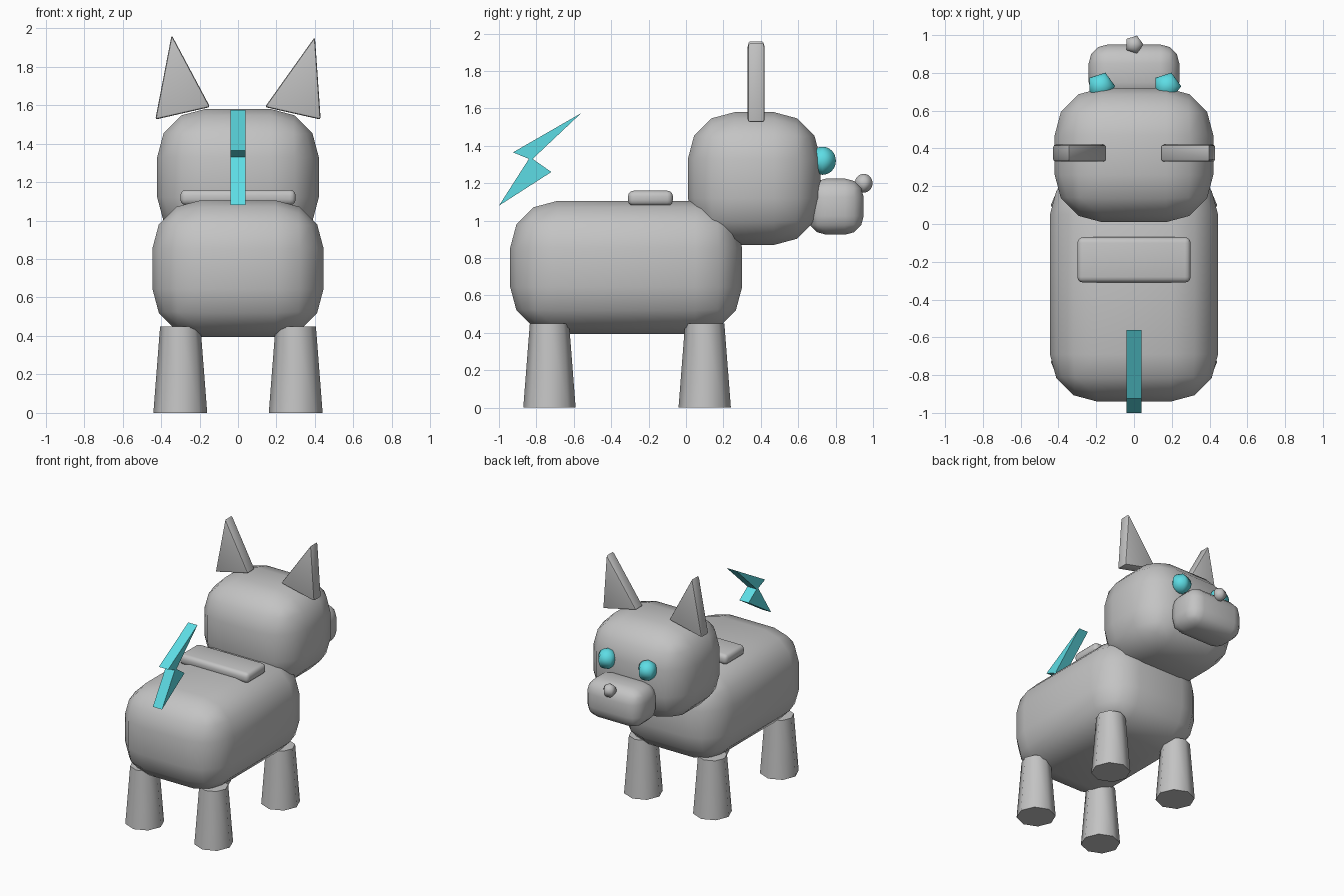
import bpy, bmesh, math
from mathutils import Matrix, Vector

if "Cube" in bpy.data.objects:
    bpy.data.objects.remove(bpy.data.objects["Cube"])


def material(name, rgb):
    m = bpy.data.materials.new(name)
    m.diffuse_color = (*rgb, 1)
    m.use_nodes = True
    m.node_tree.nodes["Principled BSDF"].inputs["Base Color"].default_value = m.diffuse_color
    return m


GREY = material("light grey", (0.55, 0.55, 0.55))
CYAN = material("cyan", (0.11, 0.72, 0.78))


def finish(name, bm, mat, angle):
    """Turn a bmesh into an object, smooth below the given angle."""
    bmesh.ops.recalc_face_normals(bm, faces=bm.faces)
    me = bpy.data.meshes.new(name)
    bm.to_mesh(me)
    bm.free()
    me.materials.append(mat)
    me.shade_smooth()
    me.set_sharp_from_angle(angle=math.radians(angle))
    ob = bpy.data.objects.new(name, me)
    bpy.context.collection.objects.link(ob)
    return ob


def bevel(bm, width, segments):
    bmesh.ops.bevel(bm, geom=bm.edges[:], offset=width, segments=segments,
                    profile=0.5, affect='EDGES', clamp_overlap=True)


def rounded_box(name, lo, hi, width, segments=3):
    lo, hi = Vector(lo), Vector(hi)
    bm = bmesh.new()
    bmesh.ops.create_cube(bm, size=1, matrix=Matrix.Translation((lo + hi) / 2)
                          @ Matrix.Diagonal((*(hi - lo), 1)))
    bevel(bm, width, segments)
    return finish(name, bm, GREY, 50)


def ball(name, centre, radius, mat):
    """Five-sided sphere with a smooth vertical profile."""
    bm = bmesh.new()
    bmesh.ops.create_uvsphere(bm, u_segments=5, v_segments=16, radius=radius,
                              matrix=Matrix.Translation(centre)
                              @ Matrix.Rotation(-math.pi / 2, 4, 'Z'))
    return finish(name, bm, mat, 100)


def plate(name, points, offset, mat, width=0):
    """Closed outline pushed along an offset vector."""
    bm = bmesh.new()
    face = bm.faces.new([bm.verts.new(p) for p in points])
    new = bmesh.ops.extrude_face_region(bm, geom=[face])["geom"]
    bmesh.ops.translate(bm, vec=offset,
                        verts=[v for v in new if isinstance(v, bmesh.types.BMVert)])
    bmesh.ops.recalc_face_normals(bm, faces=bm.faces)
    if width:
        bevel(bm, width, 2)
    return finish(name, bm, mat, 30)


# Body, head, snout and back pad
rounded_box("body", (-0.445, -0.94, 0.395), (0.445, 0.30, 1.105), 0.25)
rounded_box("head", (-0.42, 0.01, 0.87), (0.42, 0.72, 1.58), 0.25)
rounded_box("snout", (-0.24, 0.65, 0.925), (0.24, 0.95, 1.225), 0.10)
rounded_box("back_pad", (-0.30, -0.31, 1.08), (0.30, -0.07, 1.16), 0.03)

# Nose and eyes
ball("nose", (0, 0.95, 1.20), 0.05, GREY)
for side, x in (("left", -0.175), ("right", 0.175)):
    ball(side + "_eye", (x, 0.73, 1.32), 0.075, CYAN)

# Ears
ears = {"left_ear": [(-0.43, 1.525), (-0.345, 1.965), (-0.145, 1.59)],
        "right_ear": [(0.43, 1.525), (0.40, 1.955), (0.14, 1.59)]}
for name, outline in ears.items():
    plate(name, [(x, 0.33, z) for x, z in outline], (0, 0.09, 0), GREY, 0.012)

# Tapered legs
for end, y in (("front", 0.10), ("back", -0.73)):
    for side, x in (("left", -0.30), ("right", 0.30)):
        bm = bmesh.new()
        bmesh.ops.create_cone(bm, cap_ends=True, segments=8, radius1=0.14,
                              radius2=0.105, depth=0.45,
                              matrix=Matrix.Translation((x, y, 0.225)))
        finish(f"{end}_{side}_leg", bm, GREY, 50)

# Zigzag tail
bolt = [(-0.56, 1.575), (-0.925, 1.365), (-0.84, 1.33),
        (-1.0, 1.08), (-0.72, 1.26), (-0.82, 1.33)]
plate("zigzag_tail", [(-0.04, y, z) for y, z in bolt], (0.08, 0, 0), CYAN)
